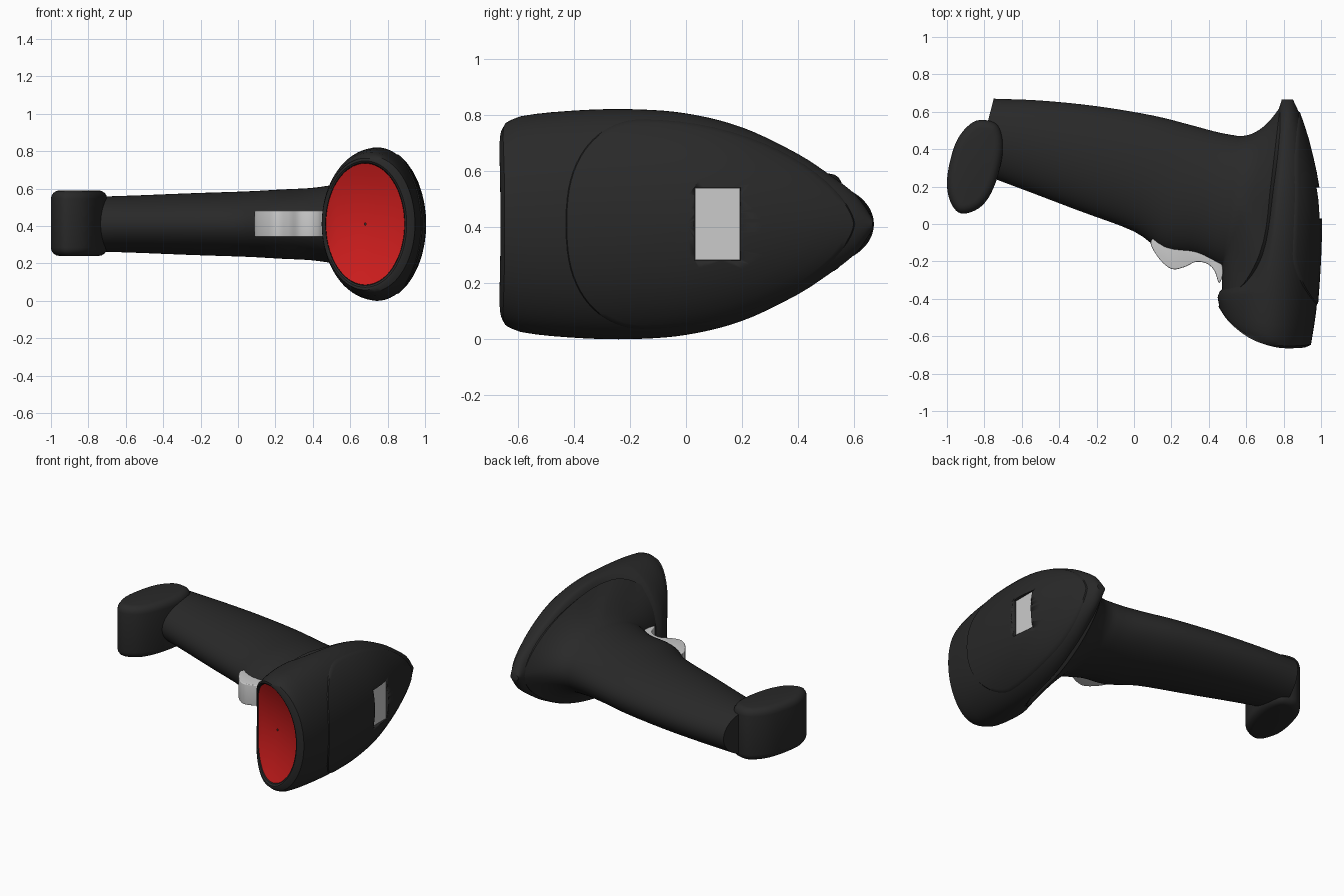
import bpy, bmesh, math
from mathutils import Vector

if "Cube" in bpy.data.objects:
    bpy.data.objects.remove(bpy.data.objects["Cube"])

N = 72
ZC = 0.41
ANG = [2 * math.pi * i / N for i in range(N)]


def material(name, col):
    m = bpy.data.materials.new(name)
    m.diffuse_color = (*col, 1)
    m.use_nodes = True
    m.node_tree.nodes["Principled BSDF"].inputs["Base Color"].default_value = m.diffuse_color
    return m


black = material("black_plastic", (0.022, 0.022, 0.022))
red = material("red_window", (0.6, 0.012, 0.012))


def curve(pts):
    """Smooth interpolation through (t, value) points."""
    n = len(pts)

    def tangent(i):
        a, b = pts[max(i - 1, 0)], pts[min(i + 1, n - 1)]
        return (b[1] - a[1]) / (b[0] - a[0])

    def f(t):
        t = min(max(t, pts[0][0]), pts[-1][0])
        i = next(k for k in range(n - 1) if t <= pts[k + 1][0])
        d = pts[i + 1][0] - pts[i][0]
        u = (t - pts[i][0]) / d
        return ((2*u**3 - 3*u*u + 1) * pts[i][1] + (u**3 - 2*u*u + u) * d * tangent(i)
                + (3*u*u - 2*u**3) * pts[i + 1][1] + (u**3 - u*u) * d * tangent(i + 1))
    return f


def finish(bm, name, mat, angle=35):
    bmesh.ops.recalc_face_normals(bm, faces=bm.faces)
    me = bpy.data.meshes.new(name)
    bm.to_mesh(me)
    bm.free()
    ob = bpy.data.objects.new(name, me)
    bpy.context.collection.objects.link(ob)
    if mat:
        me.materials.append(mat)
    bpy.ops.object.select_all(action='DESELECT')
    ob.select_set(True)
    bpy.context.view_layer.objects.active = ob
    bpy.ops.object.shade_smooth_by_angle(angle=math.radians(angle))
    return ob


def loft(name, rings, mat, caps=True):
    bm = bmesh.new()
    vs = [[bm.verts.new(p) for p in r] for r in rings]
    for a, b in zip(vs, vs[1:]):
        for i in range(N):
            j = (i + 1) % N
            bm.faces.new((a[i], a[j], b[j], b[i]))
    if caps:
        bm.faces.new(vs[0])
        bm.faces.new(vs[-1])
    return finish(bm, name, mat)


def extrude(name, pts, z0, z1, mat, bevel):
    """Closed smooth outline in plan, extruded upward with rounded edges."""
    n = len(pts)
    ext = [(i - 2, pts[(i - 2) % n]) for i in range(n + 5)]
    fx = curve([(i, p[0]) for i, p in ext])
    fy = curve([(i, p[1]) for i, p in ext])
    bm = bmesh.new()
    vs = [bm.verts.new((fx(k / 5), fy(k / 5), z0)) for k in range(n * 5)]
    f = bm.faces.new(vs)
    g = bmesh.ops.extrude_face_region(bm, geom=[f])
    bmesh.ops.translate(bm, vec=(0, 0, z1 - z0),
                        verts=[v for v in g['geom'] if isinstance(v, bmesh.types.BMVert)])
    edges = [e for e in bm.edges if abs(e.verts[0].co.z - e.verts[1].co.z) < 1e-5]
    bmesh.ops.bevel(bm, geom=edges, offset=bevel, segments=4, profile=0.5,
                    affect='EDGES', clamp_overlap=True)
    return finish(bm, name, mat)


def box(name, lo, hi):
    bm = bmesh.new()
    bmesh.ops.create_cube(bm, size=1)
    for v in bm.verts:
        v.co = [(a + b) / 2 + c * (b - a) for a, b, c in zip(lo, hi, v.co)]
    return finish(bm, name, None)


# Head contours as functions of y: half height, outer, widest and inner x
half = curve([(-.66, .36), (-.6, .385), (-.4, .405), (-.2, .41), (0, .395), (.2, .345),
              (.4, .25), (.5, .185), (.6, .11), (.64, .06), (.665, .02)])
outer = curve([(-.66, .945), (-.43, .978), (0, 1.0), (.2, .985), (.45, .93), (.6, .88), (.665, .85)])
mid = curve([(-.66, .71), (-.42, .73), (0, .76), (.4, .8), (.6, .82), (.665, .82)])
inner = curve([(-.66, .455), (-.37, .455), (-.3, .52), (-.1, .64), (.2, .7), (.5, .74), (.6, .77), (.665, .79)])
face_y = curve([(.44, -.42), (.5, -.51), (.6, -.595), (.7, -.64), (.8, -.66), (.95, -.655)])


def head_ring(y, s=0.0):
    yy = y + s * (-.66 - y)
    h, xo, xm, xi = half(yy), outer(yy), mid(yy), inner(yy)
    ring = []
    for a in ANG:
        c = math.cos(a)
        x = xm + (xo - xm if c > 0 else xm - xi) * c
        ring.append(Vector((x, y + s * (face_y(x) - y), ZC + h * math.sin(a))))
    return ring


def window_ring(rx, rz, depth):
    pts = [(.68 + rx * math.cos(a), ZC + rz * math.sin(a)) for a in ANG]
    return [Vector((x, face_y(x) + depth, z)) for x, z in pts]


def dish(extra):
    return [window_ring(.21 * s, .325 * s, extra + .07 * (1 - s * s))
            for s in (1, .9, .75, .6, .45, .3, .15, .02)]


# Head shell with rounded front rim and recessed opening
ys = [.665, .655, .64, .62] + [.6 - .04 * i for i in range(24)] + [-.36]
rings = [head_ring(y) for y in ys]
rings += [head_ring(-.37, s) for s in (.02, .2, .4, .6, .8, .9, .97)]
rings += [window_ring(.232, .352, -.004), window_ring(.222, .338, -.004), window_ring(.212, .328, .005)]
rings += dish(.03)
head = loft("head_shell", rings, black)
loft("scan_window", dish(.015), red, caps=False)


def egg(scale=1.0, grow=0.0):
    """Egg outline in y, z shared by the side panel and the handle flare."""
    pts = []
    for a in ANG:
        c, s = math.cos(a), math.sin(a)
        p = 1.3 if c > 0 else .8
        y = -.16 + (.765 + grow if c > 0 else .27) * c
        pts.append((y * scale, (.375 + grow * .5) * math.copysign(abs(s) ** p, s) * scale))
    return pts


# Oval side panel following the head surface
def panel_ring(scale, lift):
    ring = []
    for y, z in egg(scale):
        k = math.sqrt(max(0, 1 - (z / half(y)) ** 2))
        ring.append(Vector((mid(y) + (outer(y) - mid(y)) * k + lift, y, ZC + z)))
    return ring


S = (.02, .15, .3, .45, .6, .75, .88, .96)
panel = loft("side_panel", [panel_ring(s, -.06) for s in S + (1,)]
             + [panel_ring(1, -.004), panel_ring(.988, .006)]
             + [panel_ring(s, .006) for s in reversed(S)], black)

# Display recess and its light plate
cutter = box("display_cutter", (.966, .03, .28), (1.1, .195, .54))
cutter.hide_render = True
cutter.hide_set(True)
for ob in (head, panel):
    m = ob.modifiers.new("display_recess", 'BOOLEAN')
    m.object = cutter
    m.operation = 'DIFFERENCE'
    m.solver = 'EXACT'
box("display", (.95, .032, .282), (.972, .193, .538))

# Handle: oval sections given by top point, bottom point and half depth
sections = [(-.75, .67, -.85, .28, .145), (-.5, .66, -.6, .187, .153), (-.2, .63, -.3, .073, .165),
            (.1, .58, 0, -.04, .175), (.3, .53, .16, -.15, .185), (.45, .49, .33, -.175, .193),
            (.56, .47, .47, -.24, .21)]
fs = [curve([(i, s[k]) for i, s in enumerate(sections)]) for k in range(5)]


def handle_ring(t):
    x1, y1, x2, y2, h = [f(t) for f in fs]
    a, b = Vector((x1, y1, ZC)), Vector((x2, y2, ZC))
    return [(a + b) / 2 + (a - b) / 2 * math.cos(t) + Vector((0, 0, h * math.sin(t))) for t in ANG]


rings = [handle_ring(i / 4) for i in range(25)]
# Concave flare from the handle into the oval rim of the head
rim_x = curve([(-.43, .47), (-.3, .6), (-.1, .69), (.2, .73), (.62, .78)])
rim = [Vector((rim_x(y), y, ZC + z)) for y, z in egg(1, .02)]
base = rings[-1]
for i in range(1, 13):
    t = i / 12
    rings.append([Vector((p.x + (q.x - p.x) * t, p.y + (q.y - p.y) * t ** 2.2,
                          p.z + (q.z - p.z) * t ** 2.2)) for p, q in zip(base, rim)])
rings.append([p + Vector((.03, 0, (ZC - p.z) * .08)) for p in rim])
loft("handle", rings, black)

# Rounded foot at the end of the handle
extrude("handle_foot", [(-1, .2), (-.97, .095), (-.91, .055), (-.81, .1), (-.74, .22), (-.70, .4),
                        (-.72, .515), (-.78, .553), (-.86, .545), (-.94, .46), (-.985, .33)],
        .24, .59, black, .045)

# Trigger
extrude("trigger", [(.09, -.09), (.13, -.18), (.2, -.24), (.27, -.23), (.33, -.203), (.39, -.212),
                    (.43, -.25), (.455, -.315), (.475, -.25), (.44, -.14), (.3, -.09), (.18, -.06)],
        .342, .482, None, .015)
